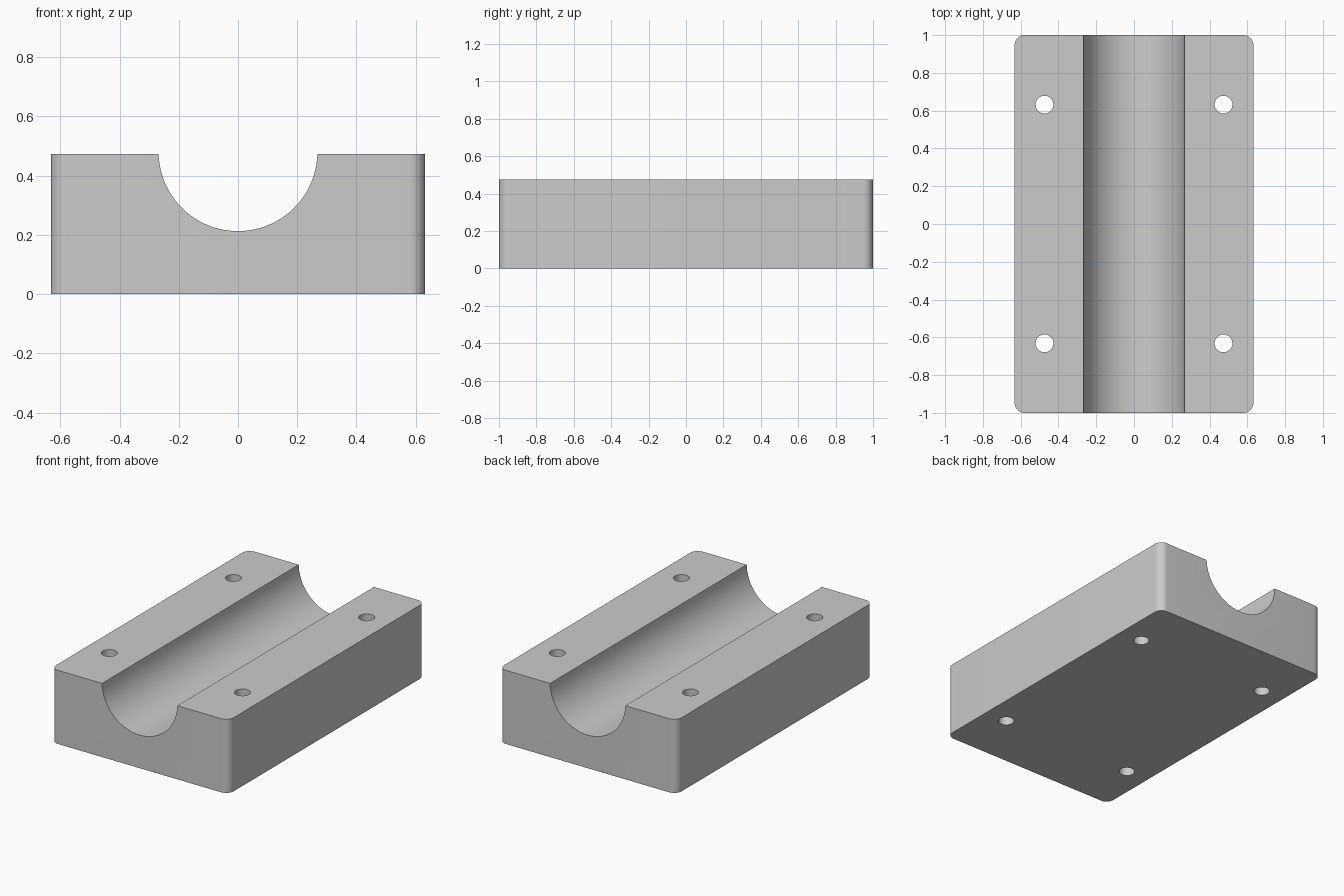
import bpy
import bmesh
from math import radians

cube = bpy.data.objects.get("Cube")
if cube:
    bpy.data.objects.remove(cube, do_unlink=True)

WIDTH, LENGTH, HEIGHT = 1.264, 2.0, 0.474
CORNER = 0.053
GROOVE_R, GROOVE_Z = 0.268, 0.481
HOLE_R, HOLE_X, HOLE_Y = 0.047, 0.474, 0.632

grey = bpy.data.materials.new("light grey")
grey.use_nodes = True
grey.diffuse_color = (0.6, 0.6, 0.6, 1)
grey.node_tree.nodes["Principled BSDF"].inputs["Base Color"].default_value = grey.diffuse_color


def cylinder(name, radius, depth, location, rotation=(0, 0, 0), sides=48):
    bpy.ops.mesh.primitive_cylinder_add(vertices=sides, radius=radius, depth=depth,
                                        location=location, rotation=rotation)
    obj = bpy.context.object
    obj.name = name
    obj.hide_render = True
    return obj


# Block with rounded vertical corners
bpy.ops.mesh.primitive_cube_add(size=1, location=(0, 0, HEIGHT / 2))
block = bpy.context.object
block.name = "clamp_block"
block.scale = (WIDTH, LENGTH, HEIGHT)
bpy.ops.object.transform_apply(location=True, rotation=True, scale=True)
bm = bmesh.new()
bm.from_mesh(block.data)
uprights = [e for e in bm.edges if abs(e.verts[0].co.z - e.verts[1].co.z) > HEIGHT / 2]
bmesh.ops.bevel(bm, geom=uprights, offset=CORNER, segments=10, profile=0.5, affect='EDGES')
bm.to_mesh(block.data)
bm.free()
block.data.materials.append(grey)

# Lengthwise groove and four bolt holes
cutters = [cylinder("groove_cutter", GROOVE_R, LENGTH * 1.2, (0, 0, GROOVE_Z),
                    (radians(90), 0, 0), 128)]
for x in (-HOLE_X, HOLE_X):
    for y in (-HOLE_Y, HOLE_Y):
        cutters.append(cylinder("hole_cutter", HOLE_R, HEIGHT * 2, (x, y, HEIGHT / 2)))

bpy.ops.object.select_all(action='DESELECT')
block.select_set(True)
bpy.context.view_layer.objects.active = block
for cutter in cutters:
    cut = block.modifiers.new("cut", 'BOOLEAN')
    cut.operation = 'DIFFERENCE'
    cut.solver = 'EXACT'
    cut.object = cutter
    bpy.ops.object.modifier_apply(modifier=cut.name)
for cutter in cutters:
    bpy.data.objects.remove(cutter, do_unlink=True)

bpy.ops.object.shade_smooth_by_angle(angle=radians(30))
